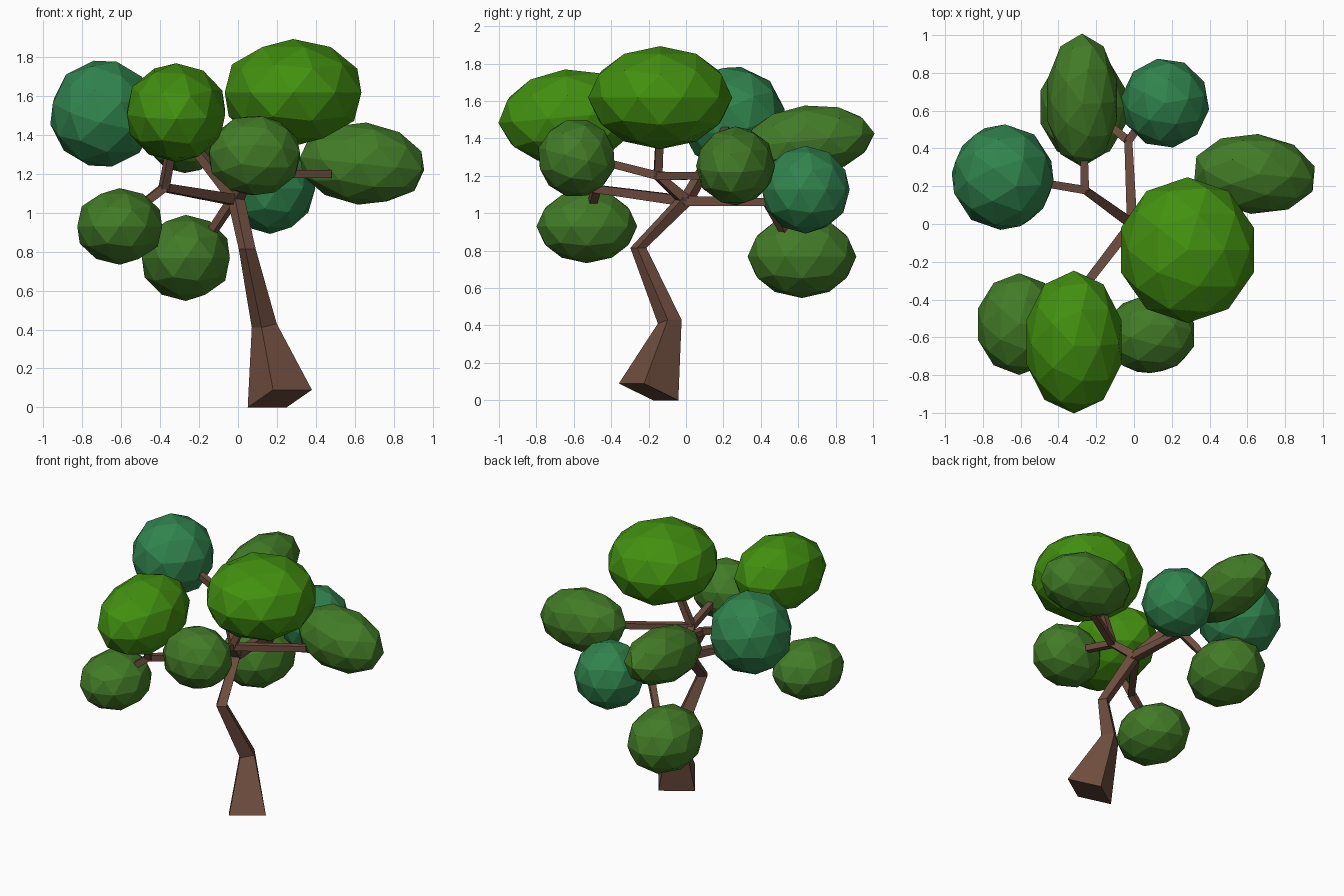
import bpy, bmesh
from math import radians
from mathutils import Vector, Matrix, Euler

if "Cube" in bpy.data.objects:
    bpy.data.objects.remove(bpy.data.objects["Cube"])


def material(name, rgb):
    m = bpy.data.materials.new(name)
    m.diffuse_color = (*rgb, 1)
    m.use_nodes = True
    m.node_tree.nodes["Principled BSDF"].inputs["Base Color"].default_value = m.diffuse_color
    return m


BARK = material("bark brown", (0.16, 0.075, 0.05))
LIME = material("bright green", (0.055, 0.28, 0.005))
LEAF = material("leaf green", (0.055, 0.20, 0.02))
TEAL = material("blue green", (0.03, 0.23, 0.075))


def finish(bm, name, mat):
    bmesh.ops.recalc_face_normals(bm, faces=bm.faces[:])
    me = bpy.data.meshes.new(name)
    bm.to_mesh(me)
    bm.free()
    me.materials.append(mat)
    ob = bpy.data.objects.new(name, me)
    bpy.context.collection.objects.link(ob)
    return ob


def loft(rings, name):
    """Skin a chain of four-cornered rings and cap both ends."""
    bm = bmesh.new()
    vs = [[bm.verts.new(p) for p in r] for r in rings]
    for a, b in zip(vs, vs[1:]):
        for i in range(4):
            j = (i + 1) % 4
            bm.faces.new((a[i], a[j], b[j], b[i]))
    bm.faces.new(vs[0][::-1])
    bm.faces.new(vs[-1])
    return finish(bm, name, BARK)


def square(c, u, w):
    c, u, w = Vector(c), Vector(u) / 2, Vector(w) / 2
    return [c - u - w, c + u - w, c + u + w, c - u + w]


def branch(name, pts, w0, w1):
    """Tapered square limb along a path."""
    pts = [Vector(p) for p in pts]
    rings = []
    for i, p in enumerate(pts):
        t = (pts[min(i + 1, len(pts) - 1)] - pts[max(i - 1, 0)]).normalized()
        side = t.cross(Vector((0, 0, 1)))
        if side.length < 0.2:
            side = Vector((1, 0, 0)) - t * t.x
        side.normalize()
        w = w0 + (w1 - w0) * i / (len(pts) - 1)
        rings.append(square(p, side * w, t.cross(side) * w))
    return loft(rings, name)


# Crooked trunk with a slanted cut base
U, W = Vector((0.82, 0.56, 0)), Vector((-0.56, 0.82, 0))
loft([
    square((0.215, -0.2, 0.045), (0.2, 0.135, 0), (-0.13, 0.183, -0.09)),
    square((0.135, -0.087, 0.42), U * 0.095 + Vector((0, 0, 0.02)), W * 0.09),
    square((0.047, -0.255, 0.815), U * 0.065, W * 0.06),
    square((-0.01, -0.005, 1.07), U * 0.06, W * 0.06 - Vector((0, 0, 0.03))),
], "trunk")

# Main limbs leave the hub, then fork into the foliage
HUB = (-0.01, 0.0, 1.065)
forks = {
    "front_left": ((-0.38, -0.48, 1.13), [(-0.33, -0.6, 1.4), (-0.52, -0.51, 1.02)]),
    "back_left": ((-0.26, 0.18, 1.38), [(-0.5, 0.22, 1.46), (-0.265, 0.4, 1.40)]),
    "back": ((-0.03, 0.44, 1.06), [(0.05, 0.55, 1.09), (-0.15, 0.54, 0.88)]),
    "front_right": ((0.06, -0.15, 1.2),
                    [(0.16, -0.14, 1.42), (0.08, -0.46, 1.28), (0.47, 0.11, 1.2)]),
}
for key, (node, tips) in forks.items():
    branch(key + "_limb", [HUB, node], 0.055, 0.042)
    for i, tip in enumerate(tips):
        branch(f"{key}_twig_{i + 1}", [node, tip], 0.044, 0.04)

# Faceted foliage clumps: colour, centre, radii, tilt in degrees
clumps = [
    ("left_clump", TEAL, (-0.695, 0.248, 1.51), (0.27, 0.278, 0.275), (10, 15, 0)),
    ("front_high_clump", LIME, (-0.318, -0.625, 1.515), (0.26, 0.372, 0.25), (5, 0, 0)),
    ("crown_clump", LIME, (0.283, -0.138, 1.618), (0.362, 0.378, 0.27), (0, 0, 0)),
    ("front_clump", LEAF, (0.085, -0.585, 1.295), (0.24, 0.207, 0.207), (-15, 0, 0)),
    ("right_clump", LEAF, (0.638, 0.265, 1.253), (0.326, 0.208, 0.208), (0, 6, -5)),
    ("front_left_clump", LEAF, (-0.608, -0.53, 0.93), (0.225, 0.264, 0.193), (0, 0, 0)),
    ("back_low_clump", LEAF, (-0.268, 0.62, 0.768), (0.233, 0.285, 0.217), (0, 0, 0)),
    ("back_right_clump", TEAL, (0.165, 0.64, 1.126), (0.23, 0.234, 0.23), (0, 0, 10)),
    ("back_high_clump", LEAF, (-0.275, 0.655, 1.39), (0.19, 0.348, 0.183), (6, 0, 0)),
]
for name, mat, centre, radii, tilt in clumps:
    bm = bmesh.new()
    rot = Euler([radians(a) for a in tilt]).to_matrix().to_4x4()
    bmesh.ops.create_icosphere(
        bm, subdivisions=2, radius=1.02,
        matrix=Matrix.Translation(centre) @ rot @ Matrix.Diagonal((*radii, 1)))
    finish(bm, name, mat)
